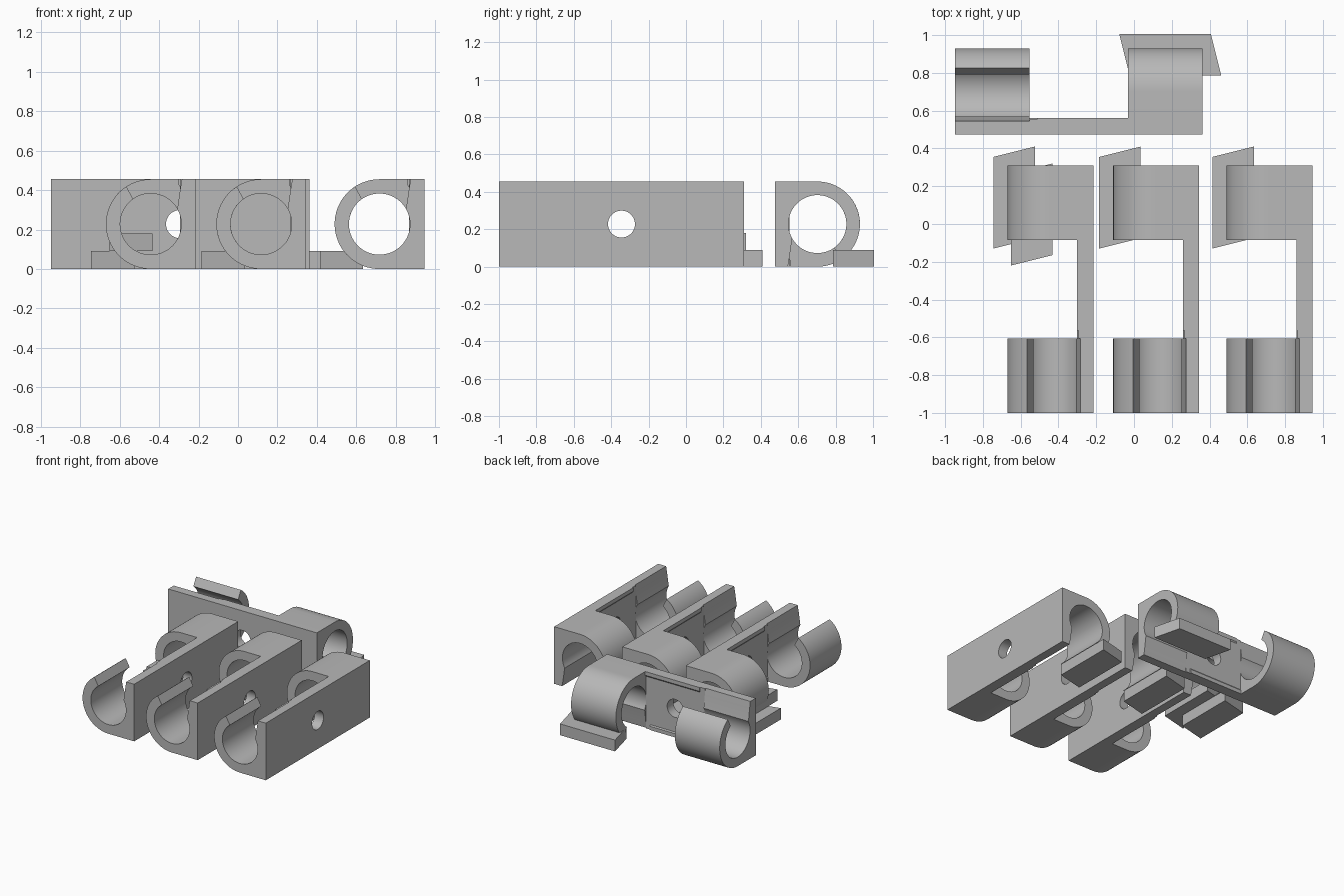
import bpy, bmesh, math
from mathutils import Matrix

if "Cube" in bpy.data.objects:
    bpy.data.objects.remove(bpy.data.objects["Cube"])

R, RI = 0.2275, 0.155          # outer and bore radius of a hook
HALF, INNER = 0.655, 0.26      # half length of a clip, half length of its web
WEB = 0.149                    # inner face of the web
FOOT = 0.09                    # foot thickness

grey = bpy.data.materials.new("light grey plastic")
grey.diffuse_color = (0.48, 0.48, 0.48, 1)
grey.use_nodes = True
grey.node_tree.nodes["Principled BSDF"].inputs["Base Color"].default_value = grey.diffuse_color


def arc(r, a0, a1, n):
    return [(r * math.cos(math.radians(a0 + (a1 - a0) * i / n)),
             r * math.sin(math.radians(a0 + (a1 - a0) * i / n))) for i in range(n + 1)]


def finish(bm, name, matrix):
    bmesh.ops.recalc_face_normals(bm, faces=bm.faces[:])
    me = bpy.data.meshes.new(name)
    bm.to_mesh(me)
    bm.free()
    me.materials.append(grey)
    ob = bpy.data.objects.new(name, me)
    ob.matrix_world = matrix
    bpy.context.collection.objects.link(ob)
    bpy.ops.object.select_all(action='DESELECT')
    ob.select_set(True)
    bpy.context.view_layer.objects.active = ob
    bpy.ops.object.shade_smooth_by_angle(angle=math.radians(30))
    return ob


def prism(name, loop, offset, matrix):
    """Extrude a closed 3D outline along an offset."""
    bm = bmesh.new()
    face = bm.faces.new([bm.verts.new(p) for p in loop])
    res = bmesh.ops.extrude_face_region(bm, geom=[face], use_keep_orig=True)
    new = [g for g in res["geom"] if isinstance(g, bmesh.types.BMVert)]
    bmesh.ops.translate(bm, verts=new, vec=offset)
    return finish(bm, name, matrix)


def web(name, matrix):
    """Flat web with a round screw hole."""
    corner = math.atan2(R, INNER)
    angles = {round(2 * math.pi * i / 40, 5) for i in range(40)}
    angles |= {corner, math.pi - corner, math.pi + corner, 2 * math.pi - corner}
    bm = bmesh.new()
    rings = []
    for a in sorted(angles):
        c, s = math.cos(a), math.sin(a)
        k = min(INNER / max(abs(c), 1e-6), R / max(abs(s), 1e-6))
        rings.append([bm.verts.new((x, c * r, s * r))
                      for x, r in ((WEB, k), (R, k), (R, 0.072), (WEB, 0.072))])
    for i, a in enumerate(rings):
        b = rings[(i + 1) % len(rings)]
        for j in range(4):
            k = (j + 1) % 4
            bm.faces.new((a[j], a[k], b[k], b[j]))
    return finish(bm, name, matrix)


def foot(name, matrix, shift=(0, 0, 0)):
    """Slanted support block under the free end of the lower-opening hook."""
    pts = [(-0.3025, 0.215), (-0.0825, 0.27), (-0.0825, 0.755), (-0.3025, 0.70)]
    z = -R + shift[2]
    return prism(name, [(x + shift[0], y + shift[1], z) for x, y in pts], (0, 0, FOOT), matrix)


# Hook section: square back, round front, mouth cut beside the back
hook = [(R, -R), (R, R), (0.158, R), (0.149, 0.175), (0.136, 0.085)]
hook += arc(RI, 30, -235, 44) + arc(R, 123, 270, 28)


def clip(number, matrix):
    flip = Matrix.Rotation(math.pi, 4, 'X')
    for label, m in (("upper_open", matrix), ("lower_open", matrix @ flip)):
        prism(f"{label}_hook_{number}", [(x, -HALF, z) for x, z in hook],
              (0, HALF - INNER, 0), m)
        # thin rail along the web edge, stopping short of the mouth
        prism(f"{label}_rail_{number}",
              [(0.142, -0.22, R), (0.142, -0.22, R - 0.03), (WEB + 0.004, -0.22, R - 0.045),
               (WEB + 0.004, -0.22, R)], (0, 0.22 + INNER, 0), m)
    web(f"web_{number}", matrix)
    foot(f"foot_{number}", matrix)


# Three parallel clips and one turned across the back
places = [Matrix.Translation((x, -0.345, R)) for x in (-0.4425, 0.1175, 0.7175)]
places.append(Matrix.Translation((-0.293, 0.7025, R)) @ Matrix.Rotation(-math.pi / 2, 4, 'Z'))
for i, place in enumerate(places, 1):
    clip(i, place)

# Loose block lying on the first clip's foot
foot("stacked_block", places[0], (0.0925, -0.09, FOOT))
